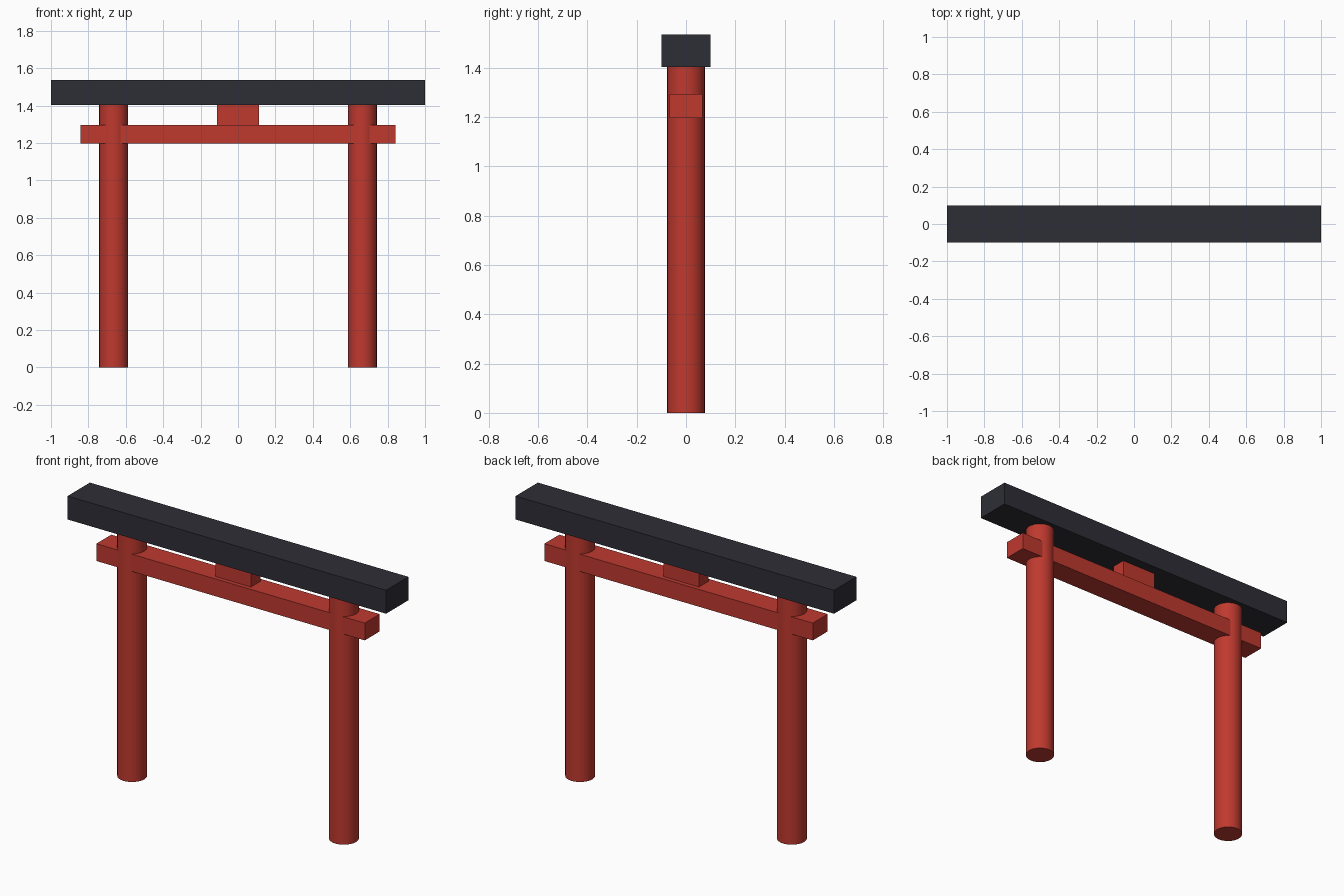
import bpy
import math

cube = bpy.data.objects.get("Cube")
if cube:
    bpy.data.objects.remove(cube, do_unlink=True)


def make_material(name, color):
    mat = bpy.data.materials.new(name)
    mat.use_nodes = True
    mat.diffuse_color = (*color, 1)
    bsdf = next(n for n in mat.node_tree.nodes if n.type == 'BSDF_PRINCIPLED')
    bsdf.inputs["Base Color"].default_value = (*color, 1)
    return mat


red = make_material("vermilion red", (0.52, 0.041, 0.028))
black = make_material("charcoal black", (0.027, 0.027, 0.037))


def finish(name, mat):
    obj = bpy.context.object
    obj.name = obj.data.name = name
    obj.data.materials.append(mat)
    return obj


def box(name, width, depth, bottom, top, mat):
    """Box centred on x and y, spanning bottom to top."""
    bpy.ops.mesh.primitive_cube_add(size=1, location=(0, 0, (bottom + top) / 2))
    obj = finish(name, mat)
    obj.scale = (width, depth, top - bottom)
    bpy.ops.object.transform_apply(location=False, rotation=False, scale=True)


# Round pillars
PILLAR_TOP = 1.403
for side, sign in (("left", 1), ("right", -1)):
    bpy.ops.mesh.primitive_cylinder_add(
        vertices=24, radius=0.077, depth=PILLAR_TOP,
        location=(sign * 0.665, 0, PILLAR_TOP / 2))
    finish(side + "_pillar", red)
    bpy.ops.object.shade_smooth_by_angle(angle=math.radians(30))

# Crossbeams and the short strut between them
box("lower_beam", 1.686, 0.134, 1.197, 1.295, red)
box("center_strut", 0.222, 0.085, 1.295, PILLAR_TOP, red)
box("top_beam", 2.0, 0.2, PILLAR_TOP, 1.536, black)
